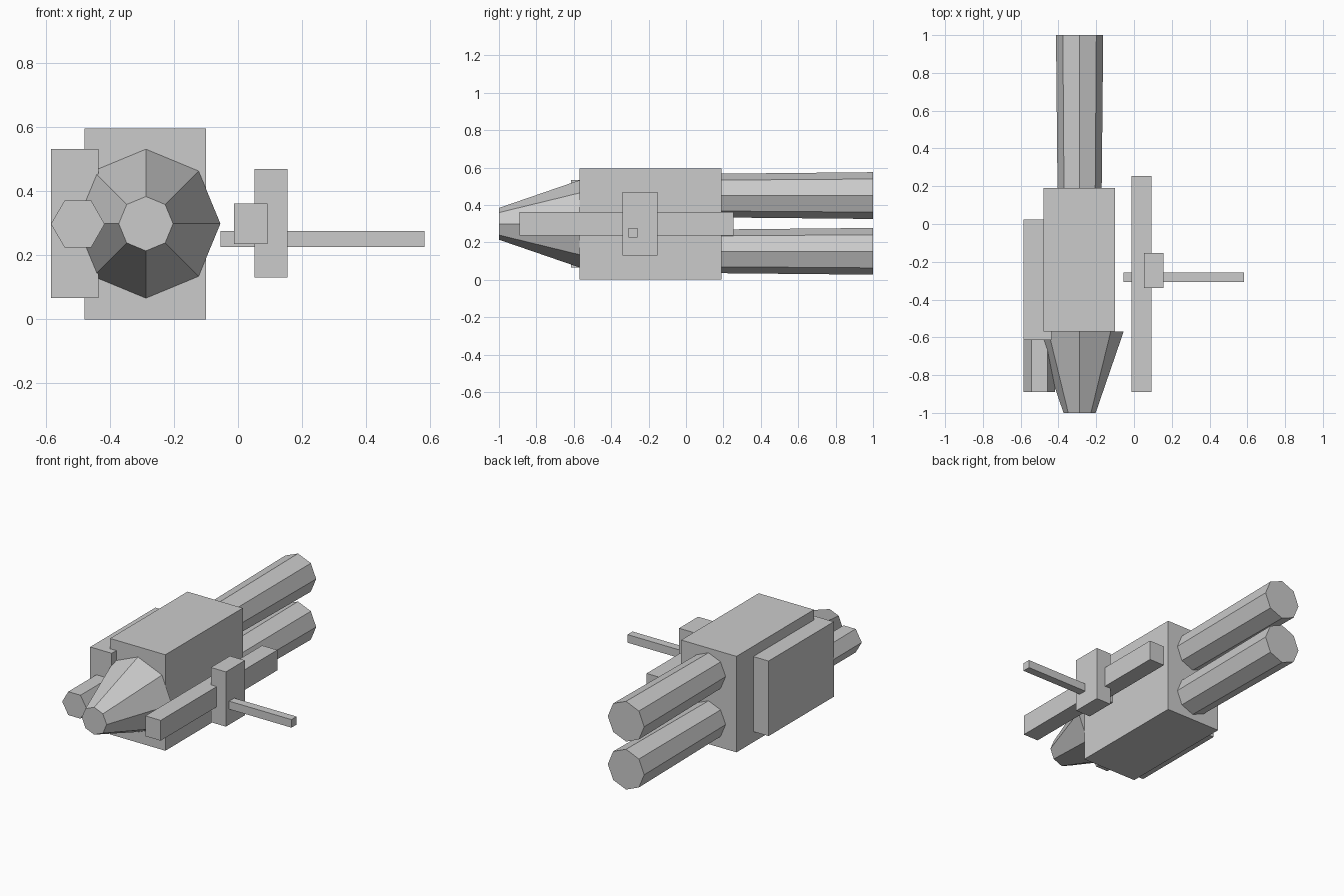
import bpy
import bmesh
from math import pi
from mathutils import Matrix, Vector

default = bpy.data.objects.get("Cube")
if default:
    bpy.data.objects.remove(default, do_unlink=True)

# One plain grey for the whole model
grey = bpy.data.materials.new("light_grey")
grey.use_nodes = True
colour = (0.6, 0.6, 0.6, 1)
grey.diffuse_color = colour
grey.node_tree.nodes["Principled BSDF"].inputs["Base Color"].default_value = colour


def finish(name, bm):
    mesh = bpy.data.meshes.new(name)
    bm.to_mesh(mesh)
    bm.free()
    mesh.materials.append(grey)
    obj = bpy.data.objects.new(name, mesh)
    bpy.context.collection.objects.link(obj)
    return obj


def box(name, low, high):
    """Box between two opposite corners."""
    low, high = Vector(low), Vector(high)
    bm = bmesh.new()
    place = Matrix.Translation((low + high) / 2) @ Matrix.Diagonal((*(high - low), 1))
    bmesh.ops.create_cube(bm, size=1, matrix=place)
    return finish(name, bm)


def tube(name, sides, x, z, front, back, front_radius, back_radius, spin=0):
    """Capped, tapered prism running along y; a corner points up unless spun."""
    bm = bmesh.new()
    place = (Matrix.Translation((x, (front + back) / 2, z))
             @ Matrix.Rotation(pi / 2, 4, "X") @ Matrix.Rotation(spin, 4, "Z"))
    bmesh.ops.create_cone(bm, cap_ends=True, segments=sides, radius1=back_radius,
                          radius2=front_radius, depth=back - front, matrix=place)
    return finish(name, bm)


# Hull
box("body", (-0.48, -0.57, 0), (-0.1, 0.19, 0.596))
box("side_pod", (-0.585, -0.615, 0.066), (-0.437, 0.025, 0.532))
tube("nose", 8, -0.288, 0.299, -1, -0.57, 0.085, 0.233)
tube("pod_barrel", 6, -0.501, 0.298, -0.89, -0.615, 0.084, 0.084, spin=pi / 2)

# Stacked rear engines
for name, z in (("upper_engine", 0.45), ("lower_engine", 0.152)):
    tube(name, 8, -0.288, z, 0.19, 1, 0.117, 0.125)

# Outrigger on the left side
box("outrigger_beam", (-0.013, -0.89, 0.236), (0.092, 0.255, 0.362))
box("outrigger_block", (0.052, -0.34, 0.13), (0.155, -0.153, 0.47))
box("outrigger_rod", (-0.055, -0.308, 0.226), (0.583, -0.258, 0.276))
